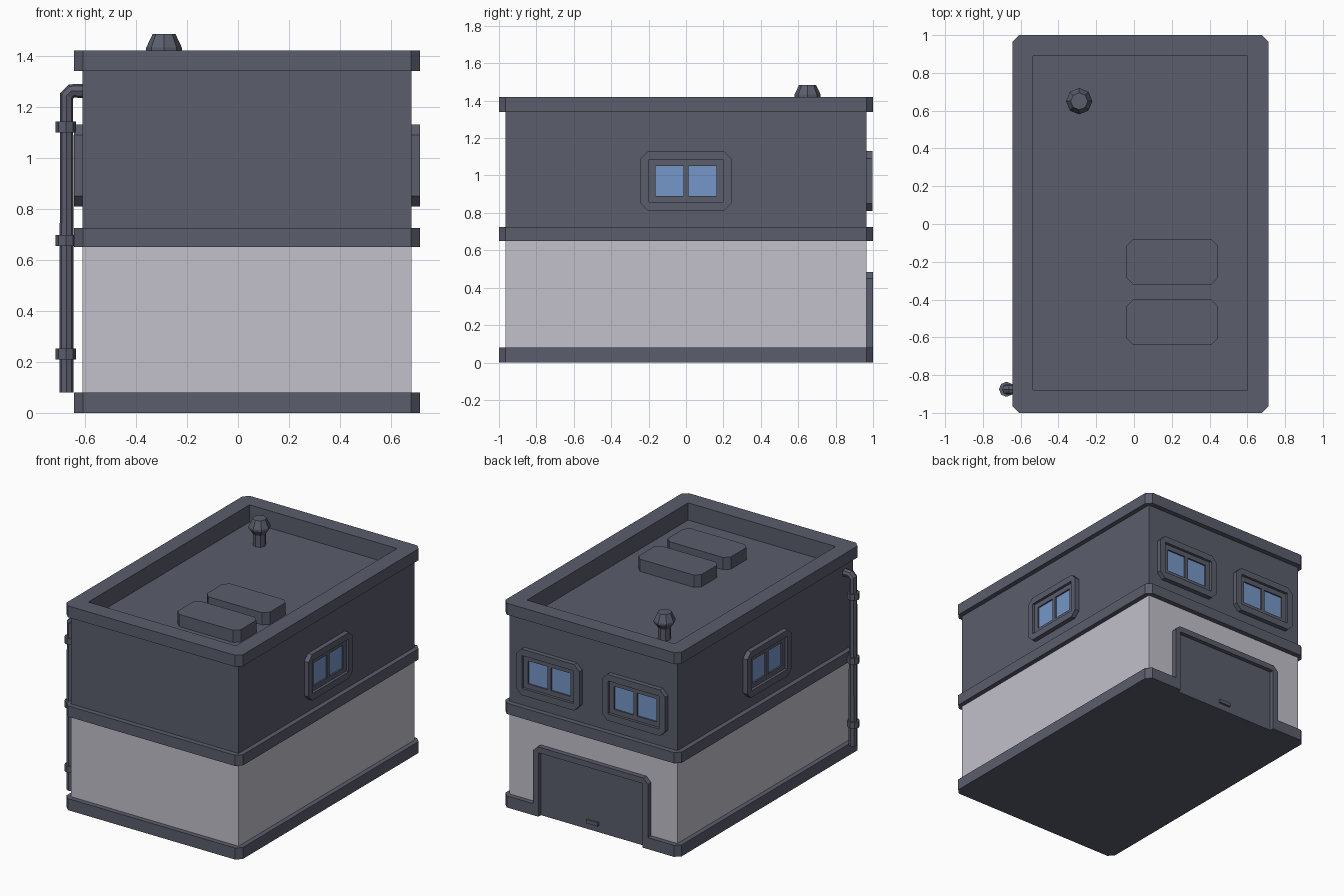
import bpy, bmesh, math
from mathutils import Matrix, Vector

if "Cube" in bpy.data.objects:
    bpy.data.objects.remove(bpy.data.objects["Cube"], do_unlink=True)


def material(name, rgb):
    m = bpy.data.materials.new(name)
    m.use_nodes = True
    m.diffuse_color = (*rgb, 1)
    m.node_tree.nodes["Principled BSDF"].inputs["Base Color"].default_value = (*rgb, 1)
    return m


SLATE = material("slate_grey", (0.103, 0.109, 0.150))
WALL = material("pale_wall", (0.54, 0.53, 0.60))
GLASS = material("blue_glass", (0.18, 0.31, 0.58))

CX = 0.035                       # centre line of the building
HALF_X, HALF_Y = 0.645, 0.965    # half size of the walls
LIP = 0.033                      # how far bands and frames stand proud


def link(name, mesh, mat):
    mesh.materials.clear()
    mesh.materials.append(mat)
    ob = bpy.data.objects.new(name, mesh)
    bpy.context.collection.objects.link(ob)
    return ob


def from_bmesh(name, bm, mat):
    bmesh.ops.recalc_face_normals(bm, faces=bm.faces[:])
    mesh = bpy.data.meshes.new(name)
    bm.to_mesh(mesh)
    bm.free()
    return link(name, mesh, mat)


def slab(name, loops, low, high, mat, frame=Matrix()):
    """Extrude an outline, with any further loops as holes, along local z."""
    bm = bmesh.new()
    edges = []
    for loop in loops:
        vs = [bm.verts.new((u, v, low)) for u, v in loop]
        edges += [bm.edges.new((a, b)) for a, b in zip(vs, vs[1:] + vs[:1])]
    bmesh.ops.triangle_fill(bm, use_beauty=True, use_dissolve=False, edges=edges)
    new = bmesh.ops.extrude_face_region(bm, geom=bm.faces[:])["geom"]
    top = [g for g in new if isinstance(g, bmesh.types.BMVert)]
    bmesh.ops.translate(bm, verts=top, vec=(0, 0, high - low))
    bm.transform(frame)
    return from_bmesh(name, bm, mat)


def rect(u0, u1, v0, v1, cut=0):
    """Rectangle outline, with its corners cut off if asked."""
    if not cut:
        return [(u0, v0), (u1, v0), (u1, v1), (u0, v1)]
    c = cut
    return [(u0 + c, v0), (u1 - c, v0), (u1, v0 + c), (u1, v1 - c),
            (u1 - c, v1), (u0 + c, v1), (u0, v1 - c), (u0, v0 + c)]


def lathe(name, profile, x, y, mat, sides=8):
    """Stack of rings given as (radius, z)."""
    bm = bmesh.new()
    rings = []
    for r, z in profile:
        rings.append([bm.verts.new((x + r * math.cos(math.tau * i / sides),
                                    y + r * math.sin(math.tau * i / sides), z))
                      for i in range(sides)])
    for a, b in zip(rings, rings[1:]):
        for i in range(sides):
            j = (i + 1) % sides
            bm.faces.new((a[i], a[j], b[j], b[i]))
    bm.faces.new(rings[0])
    bm.faces.new(rings[-1])
    return from_bmesh(name, bm, mat)


def wall_frame(along, out, origin):
    """Local axes on a wall: along it, up, outward."""
    m = Matrix((Vector(along), Vector((0, 0, 1)), Vector(out))).transposed().to_4x4()
    m.translation = origin
    return m


right_wall = wall_frame((0, 1, 0), (1, 0, 0), (CX + HALF_X, 0, 0))
left_wall = wall_frame((0, -1, 0), (-1, 0, 0), (CX - HALF_X, 0, 0))
back_wall = wall_frame((-1, 0, 0), (0, 1, 0), (CX, HALF_Y, 0))

# Walls and bands
walls = rect(CX - HALF_X, CX + HALF_X, -HALF_Y, HALF_Y)
band = rect(CX - HALF_X - LIP, CX + HALF_X + LIP, -1, 1, 0.035)
well = rect(-0.535, 0.6, -0.88, 0.89)
DOOR = 0.40                      # half width of the door opening
notch = [(CX + DOOR, 1), (CX + DOOR, HALF_Y), (CX - DOOR, HALF_Y), (CX - DOOR, 1)]
slab("base_plinth", [band[:5] + notch + band[5:]], 0, 0.08, SLATE)
slab("lower_walls", [walls], 0.08, 0.65, WALL)
slab("middle_band", [band], 0.65, 0.725, SLATE)
slab("upper_walls", [walls], 0.725, 1.30, SLATE)
slab("roof_kerb", [walls, well], 1.30, 1.34, SLATE)
slab("parapet", [band, well], 1.34, 1.42, SLATE)

# Roof boxes and vent
for i, y in enumerate((-0.64, -0.32)):
    slab(f"roof_box_{i + 1}", [rect(-0.04, 0.445, y, y + 0.24, 0.035)], 1.30, 1.385, SLATE)
lathe("roof_vent", [(0.042, 1.30), (0.042, 1.38), (0.07, 1.42), (0.07, 1.432), (0.045, 1.485)],
      -0.29, 0.65, SLATE)


# Windows
def window(name, frame, u):
    z0, z1 = 0.89, 1.05
    panes = [rect(u - 0.163, u - 0.013, z0, z1), rect(u + 0.013, u + 0.163, z0, z1)]
    opening = rect(u - 0.198, u + 0.198, 0.857, 1.085)
    slab(name + "_surround", [rect(u - 0.243, u + 0.243, 0.81, 1.13, 0.04), opening],
         0, LIP, SLATE, frame)
    slab(name + "_sash", [opening] + panes, 0, 0.014, SLATE, frame)
    for i, pane in enumerate(panes):
        slab(f"{name}_pane_{i + 1}", [pane], 0, 0.004, GLASS, frame)


window("right_window", right_wall, 0)
window("left_window", left_wall, 0)
window("back_window_1", back_wall, -0.33)
window("back_window_2", back_wall, 0.33)

# Garage door
W, TOP, C = DOOR + 0.042, 0.485, 0.035
slab("door_surround", [[(-W, 0), (-W, TOP - C), (-W + C, TOP), (W - C, TOP), (W, TOP - C), (W, 0),
                        (DOOR, 0), (DOOR, TOP - 0.04), (-DOOR, TOP - 0.04), (-DOOR, 0)]],
     0, LIP + 0.002, SLATE, back_wall)
slab("door_panel", [rect(-DOOR, DOOR, 0, TOP - 0.04)], 0, 0.006, SLATE, back_wall)
slab("door_handle", [rect(-0.045, 0.045, 0.045, 0.07)], 0, 0.02, SLATE, back_wall)

# Drainpipe with elbow and clamps
PX, PY = -0.672, -0.875
curve = bpy.data.curves.new("pipe_path", "CURVE")
curve.dimensions = "3D"
curve.bevel_depth = 0.028
curve.bevel_resolution = 2
curve.use_fill_caps = True
path = [(PX, 0.08), (PX, 1.243), (PX + 0.019, 1.262), (-0.60, 1.262)]
spline = curve.splines.new("POLY")
spline.points.add(len(path) - 1)
for p, (x, z) in zip(spline.points, path):
    p.co = (x, PY, z, 1)
helper = bpy.data.objects.new("pipe_path", curve)
bpy.context.collection.objects.link(helper)
bpy.context.view_layer.update()
mesh = bpy.data.meshes.new_from_object(helper.evaluated_get(bpy.context.evaluated_depsgraph_get()))
bpy.data.objects.remove(helper, do_unlink=True)
pipe = link("drainpipe", mesh, SLATE)
pipe.data.shade_flat()
for i, z in enumerate((0.21, 0.655, 1.10)):
    lathe(f"pipe_clamp_{i + 1}", [(0.04, z), (0.04, z + 0.043)], PX - 0.003, PY, SLATE)
